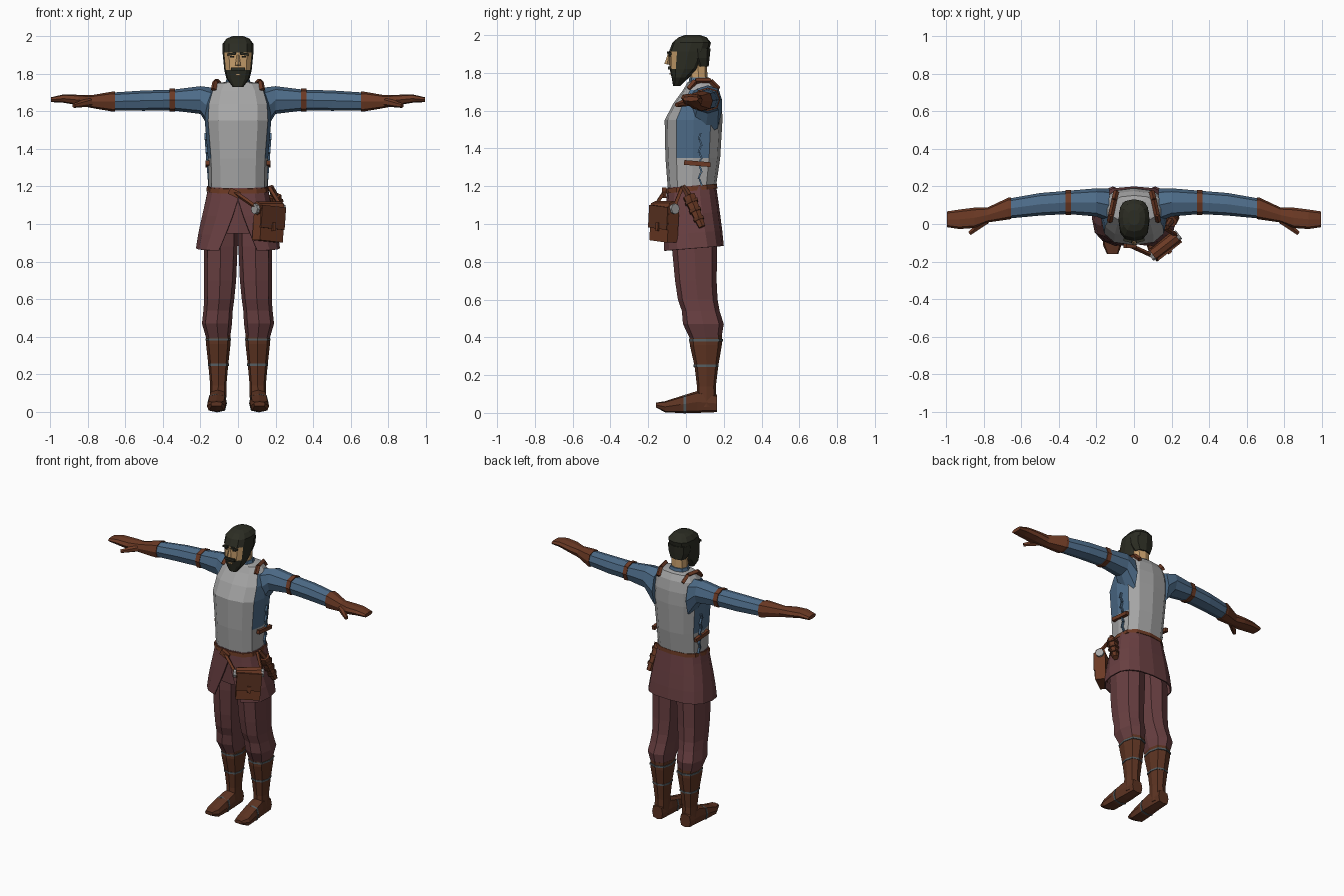
import bpy, bmesh
from math import sin, cos, pi, radians
from mathutils import Vector, Euler

if "Cube" in bpy.data.objects:
    bpy.data.objects.remove(bpy.data.objects["Cube"])


def material(name, r, g, b):
    m = bpy.data.materials.new(name)
    m.use_nodes = True
    m.diffuse_color = (r, g, b, 1)
    m.node_tree.nodes["Principled BSDF"].inputs["Base Color"].default_value = (r, g, b, 1)
    return m


steel = material("steel_grey", .38, .38, .38)
blue = material("shirt_blue", .075, .15, .25)
maroon = material("cloth_maroon", .14, .05, .053)
leather = material("leather_brown", .15, .042, .018)
boot = material("boot_brown", .11, .034, .016)
skin = material("skin_tan", .58, .35, .15)
hair = material("hair_dark", .025, .026, .017)
cord = material("cord_grey", .09, .11, .12)


def finish(name, bm, mats, paint=None):
    """Store a bmesh as an object, painting faces by a rule."""
    bmesh.ops.recalc_face_normals(bm, faces=bm.faces)
    if paint:
        for f in bm.faces:
            f.material_index = paint(f.calc_center_median(), f.normal)
    mesh = bpy.data.meshes.new(name)
    bm.to_mesh(mesh)
    bm.free()
    for m in mats:
        mesh.materials.append(m)
    ob = bpy.data.objects.new(name, mesh)
    bpy.context.collection.objects.link(ob)
    return ob


def loft(name, rings, *mats, axis="z", n=8, power=.8, turn=0, side=1, gaps=None, paint=None):
    """Skin rings of (station, centre a, centre b, radius a, radius b)."""
    bm = bmesh.new()
    soft = lambda c: abs(c) ** power * (1 if c > 0 else -1)
    rows = []
    for i, (s, ca, cb, ra, rb) in enumerate(rings):
        gap = gaps[i] if gaps else 0
        row = []
        for k in range(n + 1 if gaps else n):
            t = gap + (2 * pi - 2 * gap) * (k + turn) / n
            a, b = ca + ra * soft(sin(t)), cb - rb * soft(cos(t))
            p = {"x": (s, a, b), "y": (a, s, b), "z": (a, b, s)}[axis]
            row.append(bm.verts.new((p[0] * side, p[1], p[2])))
        rows.append(row)
    for lo, hi in zip(rows, rows[1:]):
        for k in range(n):
            j = k + 1 if gaps else (k + 1) % n
            bm.faces.new((lo[k], lo[j], hi[j], hi[k]))
    if not gaps:
        bm.faces.new(rows[0])
        bm.faces.new(rows[-1])
    return finish(name, bm, mats, paint)


def box(name, centre, size, mat, rot=(0, 0, 0)):
    bm = bmesh.new()
    bmesh.ops.create_cube(bm, size=1)
    turn = Euler([radians(a) for a in rot]).to_matrix()
    for v in bm.verts:
        v.co = turn @ Vector(c * s for c, s in zip(v.co, size)) + Vector(centre)
    return finish(name, bm, [mat])


def rod(name, start, end, r1, r2, mat, n=6):
    """Tapered prism between two points."""
    a, b = Vector(start), Vector(end)
    bm = bmesh.new()
    bmesh.ops.create_cone(bm, cap_ends=True, segments=n, radius1=r1, radius2=r2, depth=(b - a).length)
    turn = (b - a).to_track_quat("Z", "Y").to_matrix()
    for v in bm.verts:
        v.co = turn @ v.co + (a + b) / 2
    return finish(name, bm, [mat])


# Breastplate with cloth showing at the armholes
loft("breastplate", [(1.17, 0, .03, .155, .125), (1.35, 0, .036, .16, .145),
                     (1.55, 0, .04, .177, .153), (1.64, 0, .062, .172, .128),
                     (1.71, 0, .08, .15, .095), (1.75, 0, .08, .12, .072),
                     (1.755, 0, .075, .075, .058)], steel, blue, n=12, power=.75,
     paint=lambda c, q: int(abs(q.x) > .8 and 1.42 < c.z < 1.7))
loft("collar", [(1.73, 0, .072, .075, .06), (1.775, 0, .07, .06, .052)], blue)
loft("neck", [(1.72, 0, .07, .052, .045), (1.89, 0, .06, .055, .05)], skin)

# Head: beard, face and hair share one faceted shell
def head_colour(c, q):
    if c.z < 1.82 or c.z > 1.915:
        return 1
    return int(c.y > -.035)


loft("head", [(1.73, 0, -.05, .028, .018), (1.775, 0, -.03, .062, .046),
              (1.82, 0, -.008, .073, .078), (1.912, 0, .015, .082, .105),
              (1.96, 0, .03, .082, .102), (1.988, 0, .035, .06, .075),
              (2, 0, .035, .03, .04)], skin, hair, n=12, power=.75, paint=head_colour)
loft("nape_hair", [(1.835, 0, .08, .055, .04), (1.88, 0, .065, .076, .06),
                   (1.93, 0, .06, .08, .07)], hair)
rod("nose", (0, -.09, 1.9), (0, -.1, 1.845), .006, .015, skin, 4)
box("moustache", (0, -.088, 1.825), (.075, .015, .016), hair)
box("mouth", (0, -.084, 1.795), (.028, .009, .008), skin)

for s in (-1, 1):
    side = "left" if s > 0 else "right"
    box(side + "_brow", (s * .033, -.088, 1.905), (.045, .015, .012), hair, (0, s * 8, s * 12))
    box(side + "_eye", (s * .032, -.086, 1.89), (.02, .009, .007), hair, (0, 0, s * 12))

    # Sleeves, gloves and arm bands
    loft(side + "_sleeve", [(.13, .1, 1.6, .09, .125), (.2, .115, 1.66, .075, .074),
                            (.35, .115, 1.66, .062, .055), (.5, .105, 1.657, .06, .054),
                            (.67, .082, 1.652, .053, .048)], blue, axis="x", side=s)
    loft(side + "_arm_band", [(.335, .115, 1.66, .067, .062), (.365, .114, 1.66, .067, .062)],
         leather, axis="x", side=s)
    loft(side + "_glove", [(.655, .084, 1.652, .058, .053), (.67, .082, 1.652, .058, .053),
                           (.78, .048, 1.652, .04, .034), (.85, .033, 1.66, .054, .028),
                           (.93, .025, 1.668, .052, .022), (.995, .025, 1.662, .042, .013)],
         leather, axis="x", side=s, power=.7)
    rod(side + "_thumb", (s * .79, .02, 1.65), (s * .875, -.05, 1.63), .025, .012, leather)

    # Armour straps and side lacing
    strap = [(.13, .015, 1.715), (.122, .05, 1.757), (.105, .13, 1.757), (.095, .172, 1.715)]
    for i, (p, q) in enumerate(zip(strap, strap[1:])):
        a, b = Vector((p[0] * s, *p[1:])), Vector((q[0] * s, *q[1:]))
        rod(f"{side}_shoulder_strap_{i}", a, b, .015, .015, leather, 4)
    box(side + "_waist_strap", (s * .163, .06, 1.32), (.022, .14, .025), leather, (-5, 0, 0))
    for i in range(8):
        z = 1.22 + i * .035
        box(f"{side}_lacing_{i}", (s * (.154 + i * .0025), .075 + .003 * (-1) ** i, z),
            (.014, .009, .036), blue, (20 * (-1) ** i, 0, 0))

    # Trousers
    loft(side + "_trouser", [(1, .085, .035, .082, .11), (.88, .092, .045, .09, .12),
                             (.7, .096, .052, .086, .11), (.6, .1, .062, .08, .105),
                             (.54, .106, .078, .078, .1), (.47, .112, .092, .08, .108),
                             (.385, .105, .105, .062, .08)], maroon, side=s, power=.75)

    # Boots with cords
    loft(side + "_boot", [(.412, .105, .105, .066, .086), (.36, .105, .105, .065, .085),
                          (.25, .105, .108, .053, .063), (.14, .105, .108, .043, .05),
                          (.03, .107, .108, .044, .054)], boot, side=s, power=.75)
    loft(side + "_foot", [(.163, .108, .05, .04, .046), (.06, .108, .058, .046, .058),
                          (-.03, .112, .044, .05, .044), (-.11, .116, .032, .05, .03),
                          (-.16, .114, .042, .03, .012)], boot, axis="y", side=s, power=.6)
    for i, (z, r, d) in enumerate([(.385, .069, .09), (.25, .056, .066)]):
        loft(f"{side}_boot_cord_{i}", [(z - .006, .105, .107, r, d), (z + .006, .105, .107, r, d)],
             cord, side=s, power=.75)
    loft(side + "_foot_cord", [(-.012, .111, .046, .052, .048), (0, .111, .047, .052, .05)],
         cord, axis="y", side=s, power=.6)

# Hips, split tunic skirt and belt
loft("hips", [(.95, 0, .035, .15, .125), (1.18, 0, .03, .155, .12)], maroon, n=12)
skirt = loft("tunic_skirt", [(.868, 0, .038, .224, .162), (.95, 0, .037, .212, .155),
                             (1.05, 0, .034, .192, .145), (1.13, 0, .032, .174, .136),
                             (1.2, 0, .03, .16, .128)], maroon, n=14, power=.75,
             gaps=[.36, .22, .08, .005, 0])
for v in skirt.data.vertices:
    v.co.z += .08 * v.co.y
thick = skirt.modifiers.new("cloth_thickness", "SOLIDIFY")
thick.thickness = .008
belt = loft("belt", [(1.175, 0, .03, .168, .136), (1.2, 0, .03, .166, .134)],
            leather, n=12, power=.75)
for v in belt.data.vertices:
    v.co.z += .1 * (v.co.y - .03)
box("belt_knot", (-.02, -.115, 1.165), (.06, .025, .035), leather, (0, 25, 0))

# Satchel hanging at the left hip, turned outward
along, out = Vector((cos(.66), sin(.66), 0)), Vector((sin(.66), -cos(.66), 0))
middle = Vector((.163, -.115, 0))
spin = (0, 5, 38)


def satchel(u, v, z):
    return middle + along * u + out * v + Vector((0, 0, z))


box("satchel_body", satchel(0, 0, 1), (.155, .068, .185), leather, spin)
box("satchel_flap", satchel(0, .037, 1.035), (.16, .012, .12), boot, spin)
box("satchel_clasp", satchel(0, .046, .985), (.02, .01, .045), leather, spin)
rod("satchel_roll", satchel(-.08, 0, 1.085), satchel(.08, 0, 1.085), .036, .036, leather, 8)
for u, anchor in ((-.085, (-.02, -.115, 1.17)), (.085, (.165, -.02, 1.195))):
    end = "inner" if u < 0 else "outer"
    rod(end + "_satchel_cap", satchel(u - .012, 0, 1.08), satchel(u + .012, 0, 1.08),
        .028, .028, steel, 8)
    rod(end + "_satchel_strap", anchor, satchel(u, 0, 1.09), .012, .012, leather, 4)

# Sheathed tool behind the satchel
rod("tool_sheath", (.195, .015, 1.15), (.225, .085, .985), .036, .02, leather)
rod("tool_grip", (.175, -.015, 1.2), (.195, .015, 1.15), .014, .02, boot)
for i in range(3):
    t = i * .045
    rod(f"sheath_band_{i}", (.2 + t * .18, .026 + t * .42, 1.125 - t),
        (.203 + t * .18, .032 + t * .42, 1.11 - t), .04 - t * .1, .04 - t * .1, boot)
